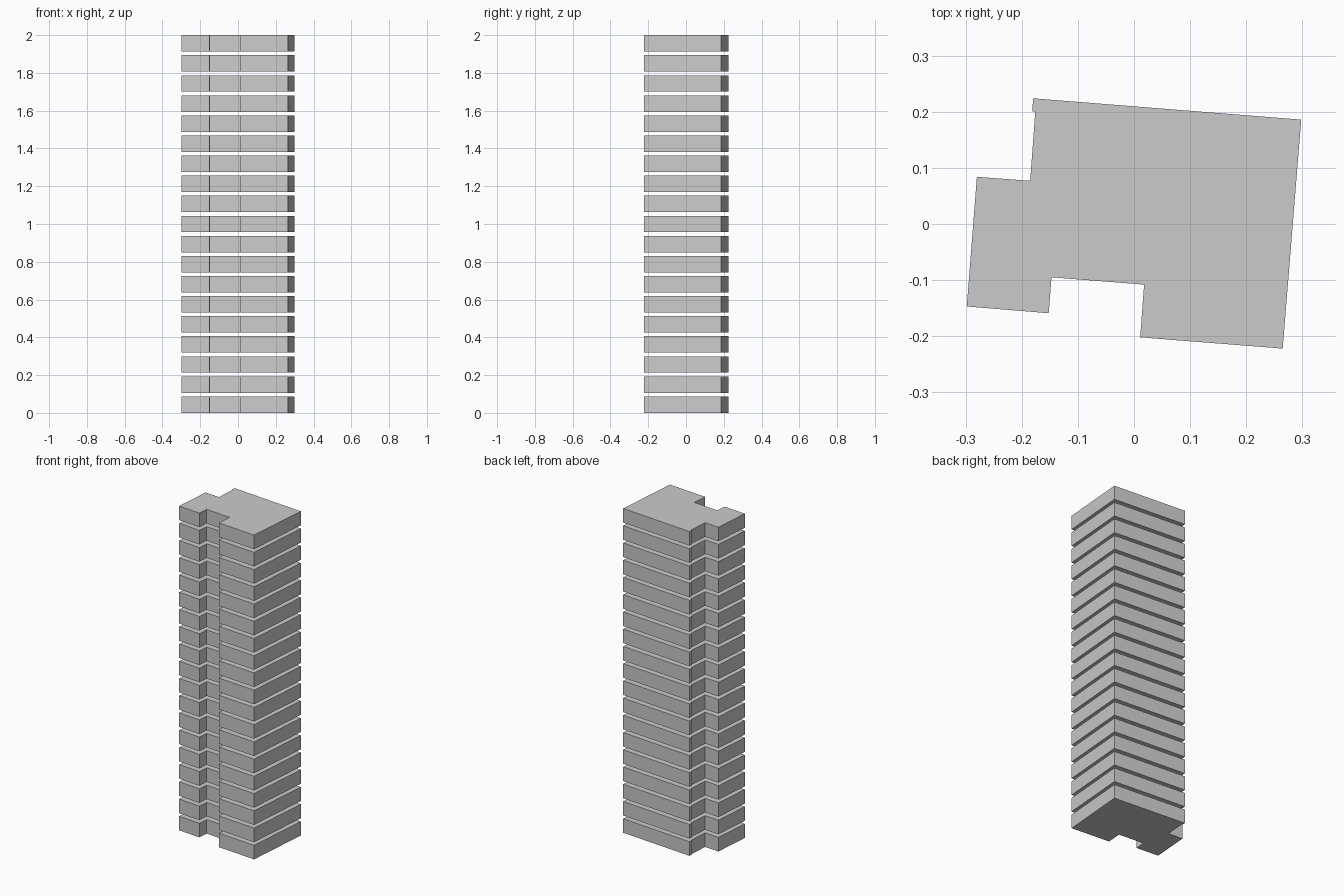
import bpy
import bmesh

if "Cube" in bpy.data.objects:
    bpy.data.objects.remove(bpy.data.objects["Cube"])

FLOORS = 19
SLAB_H = 0.087
PITCH = (2.0 - SLAB_H) / (FLOORS - 1)

# Floor plan outline, counter-clockwise
PLAN = [
    (-0.298, -0.147), (-0.152, -0.159), (-0.147, -0.095), (0.018, -0.108),
    (0.011, -0.202), (0.265, -0.222), (0.298, 0.186), (-0.180, 0.224),
    (-0.181, 0.201), (-0.176, 0.200), (-0.185, 0.077), (-0.280, 0.084),
]

# One storey: the plan extruded to the slab height
bm = bmesh.new()
base = bm.faces.new([bm.verts.new((x, y, 0)) for x, y in PLAN])
extruded = bmesh.ops.extrude_face_region(bm, geom=[base], use_keep_orig=True)
top_verts = [v for v in extruded["geom"] if isinstance(v, bmesh.types.BMVert)]
bmesh.ops.translate(bm, verts=top_verts, vec=(0, 0, SLAB_H))
bmesh.ops.recalc_face_normals(bm, faces=bm.faces)
mesh = bpy.data.meshes.new("storey_slabs")
bm.to_mesh(mesh)
bm.free()

storeys = bpy.data.objects.new("storey_slabs", mesh)
bpy.context.collection.objects.link(storeys)

# Stack the storeys with open gaps between them
stack = storeys.modifiers.new("stack", 'ARRAY')
stack.count = FLOORS
stack.use_relative_offset = False
stack.use_constant_offset = True
stack.constant_offset_displace = (0, 0, PITCH)
